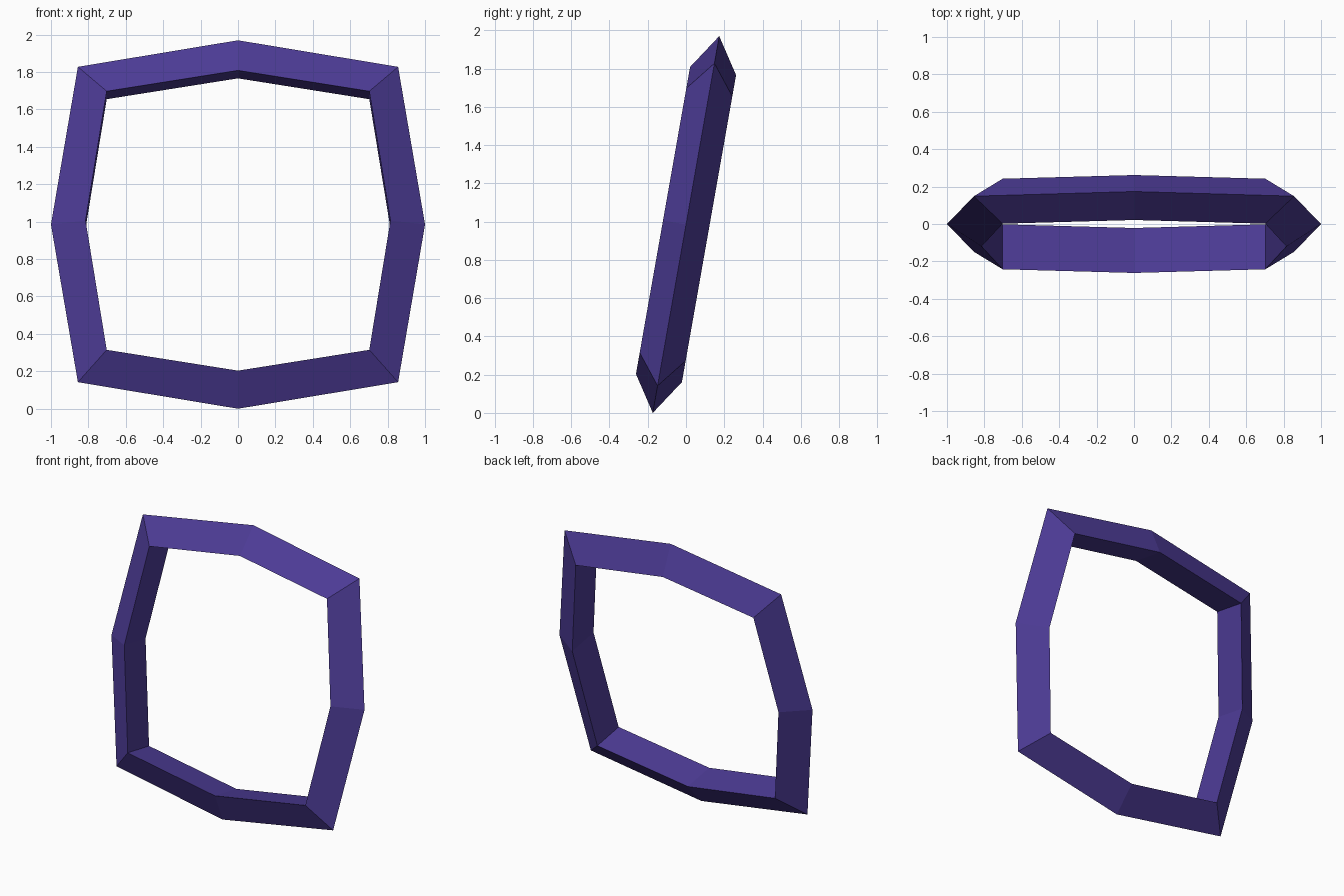
import bpy, bmesh, math
from mathutils import Matrix

if "Cube" in bpy.data.objects:
    bpy.data.objects.remove(bpy.data.objects["Cube"])

TILT = math.radians(10)

mat = bpy.data.materials.new("indigo")
mat.diffuse_color = (0.075, 0.045, 0.31, 1)
mat.use_nodes = True
mat.node_tree.nodes["Principled BSDF"].inputs["Base Color"].default_value = mat.diffuse_color

# Triangular profile swept round the ring: (radius on axes, radius on diagonals, depth)
profile = [(1.0, 0.856 * math.sqrt(2), 0.0),
           (0.815, 0.702 * math.sqrt(2), -0.122),
           (0.815, 0.702 * math.sqrt(2), 0.122)]

bm = bmesh.new()
rings = []
for i in range(8):
    a = i * math.pi / 4
    rings.append([bm.verts.new((p[i % 2] * math.cos(a), p[2], p[i % 2] * math.sin(a)))
                  for p in profile])
for i in range(8):
    r, s = rings[i], rings[(i + 1) % 8]
    for j in range(3):
        k = (j + 1) % 3
        bm.faces.new((r[j], r[k], s[k], s[j]))

# Lean the frame back and stand it on the ground
bm.transform(Matrix.Translation((0, 0, math.cos(TILT))) @ Matrix.Rotation(-TILT, 4, 'X'))
bmesh.ops.recalc_face_normals(bm, faces=bm.faces[:])

mesh = bpy.data.meshes.new("tilted_frame")
bm.to_mesh(mesh)
bm.free()
mesh.materials.append(mat)
frame = bpy.data.objects.new("tilted_frame", mesh)
bpy.context.collection.objects.link(frame)
